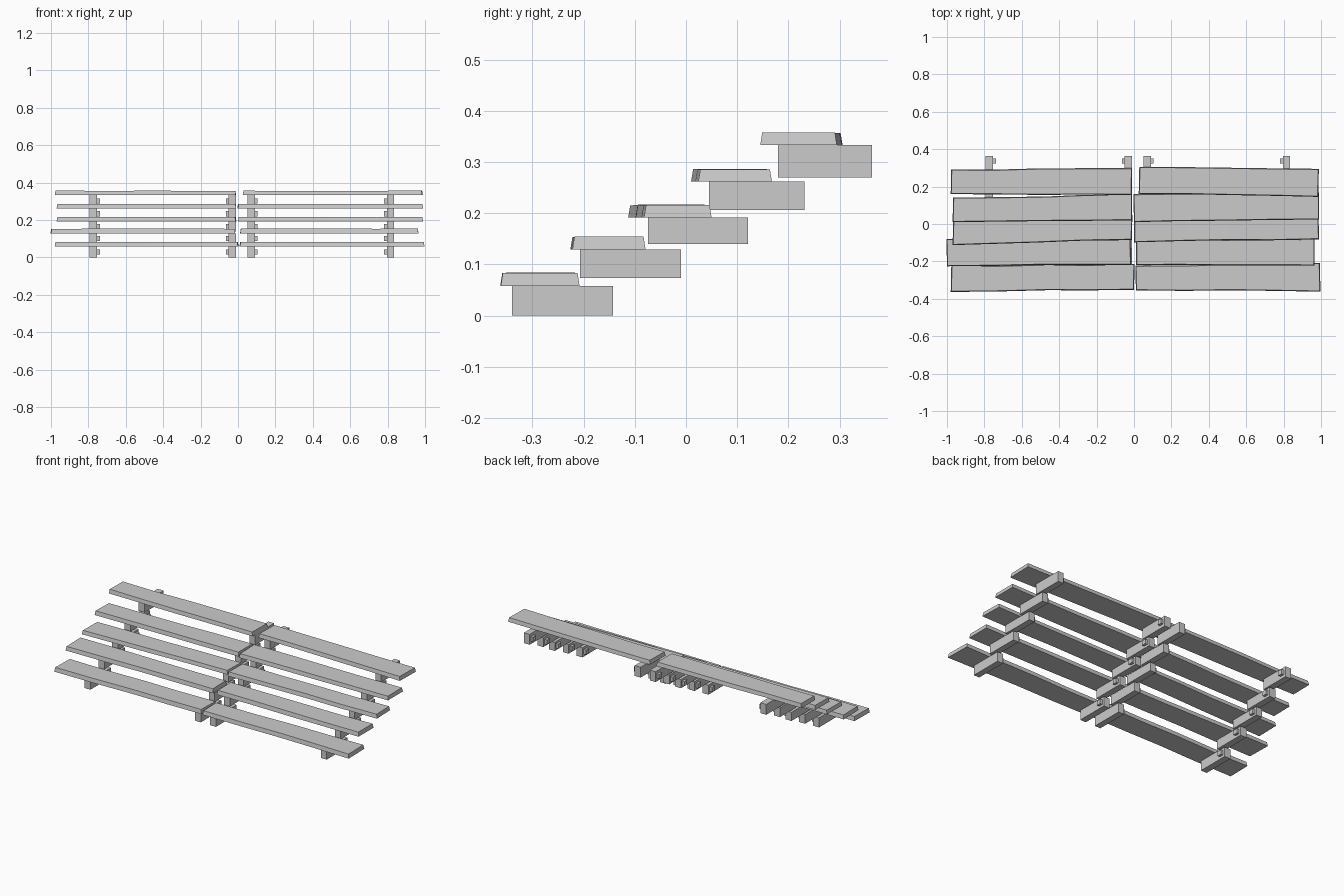
import bpy, bmesh, random

if "Cube" in bpy.data.objects:
    bpy.data.objects.remove(bpy.data.objects["Cube"])

random.seed(4)


def finish(bm, name):
    bmesh.ops.recalc_face_normals(bm, faces=bm.faces)
    mesh = bpy.data.meshes.new(name)
    bm.to_mesh(mesh)
    bm.free()
    obj = bpy.data.objects.new(name, mesh)
    bpy.context.collection.objects.link(obj)
    return obj


def box(name, x0, x1, y0, y1, z0, z1):
    bm = bmesh.new()
    bmesh.ops.create_cube(bm, size=1)
    for v in bm.verts:
        v.co.x = x0 + (v.co.x + 0.5) * (x1 - x0)
        v.co.y = y0 + (v.co.y + 0.5) * (y1 - y0)
        v.co.z = z0 + (v.co.z + 0.5) * (z1 - z0)
    return finish(bm, name)


def plank(name, x0, x1, front, back, z0, z1):
    """Rough-cut board: front/back edges run left to right through three widths."""
    bm = bmesh.new()
    rings = []
    n = 5
    inset = 0.004
    for i in range(n):
        t = i / (n - 1)
        x = x0 + (x1 - x0) * t
        f = front[0] + (front[1] - front[0]) * t
        b = back[0] + (back[1] - back[0]) * t
        if 0 < i < n - 1:
            x += random.uniform(-0.03, 0.03)
            f += random.uniform(-0.002, 0.005)
            b += random.uniform(-0.005, 0.002)
        end = inset if i == 0 else -inset if i == n - 1 else 0
        top = z1 - random.uniform(0, 0.002)
        skew = random.uniform(-0.004, 0.004) if i in (0, n - 1) else 0
        xb = x - skew if i == 0 else x + skew
        rings.append([bm.verts.new(c) for c in (
            (x, f, z0), (xb, b, z0),
            (xb + end, b - inset, top), (x + end, f + inset, top))])
    for a, b in zip(rings, rings[1:]):
        for j in range(4):
            k = (j + 1) % 4
            bm.faces.new((a[j], a[k], b[k], b[j]))
    bm.faces.new(rings[0])
    bm.faces.new(rings[-1])
    return finish(bm, name)


# support y range, support z range, plank top
steps = [
    (-0.340, -0.143, 0.000, 0.058, 0.084),
    (-0.207, -0.010, 0.073, 0.129, 0.155),
    (-0.074, 0.121, 0.140, 0.192, 0.217),
    (0.045, 0.232, 0.206, 0.262, 0.287),
    (0.180, 0.363, 0.270, 0.333, 0.358),
]
# plank ends in x, then front and back edges (left end, right end)
left_planks = [
    (-0.98, 0.000, (-0.363, -0.352), (-0.220, -0.213)),
    (-1.00, -0.015, (-0.226, -0.218), (-0.080, -0.082)),
    (-0.97, -0.012, (-0.113, -0.085), (0.030, 0.048)),
    (-0.97, -0.010, (0.010, 0.020), (0.142, 0.160)),
    (-0.98, -0.012, (0.160, 0.155), (0.292, 0.299)),
]
right_planks = [
    (0.010, 0.997, (-0.355, -0.362), (-0.222, -0.208)),
    (0.012, 0.965, (-0.220, -0.222), (-0.085, -0.079)),
    (0.000, 0.990, (-0.098, -0.082), (0.040, 0.050)),
    (0.000, 0.990, (0.010, 0.024), (0.160, 0.168)),
    (0.025, 0.985, (0.160, 0.145), (0.306, 0.295)),
]
# support x range and the side its peg faces
supports = [(-0.793, -0.753, 1), (-0.050, -0.012, -1),
            (0.051, 0.090, 1), (0.796, 0.834, -1)]

for i, (y0, y1, z0, z1, top) in enumerate(steps, 1):
    # treads
    plank(f"left_plank_{i}", *left_planks[i - 1], z1, top)
    plank(f"right_plank_{i}", *right_planks[i - 1], z1, top)
    # cross supports with pegs near the back
    zc = (z0 + z1) / 2
    for j, (x0, x1, side) in enumerate(supports, 1):
        box(f"support_{i}_{j}", x0, x1, y0, y1, z0, z1)
        px = sorted((x1 - 0.004, x1 + 0.015) if side > 0 else (x0 + 0.004, x0 - 0.015))
        box(f"peg_{i}_{j}", *px, y1 - 0.04, y1 - 0.013, zc - 0.014, zc + 0.014)
